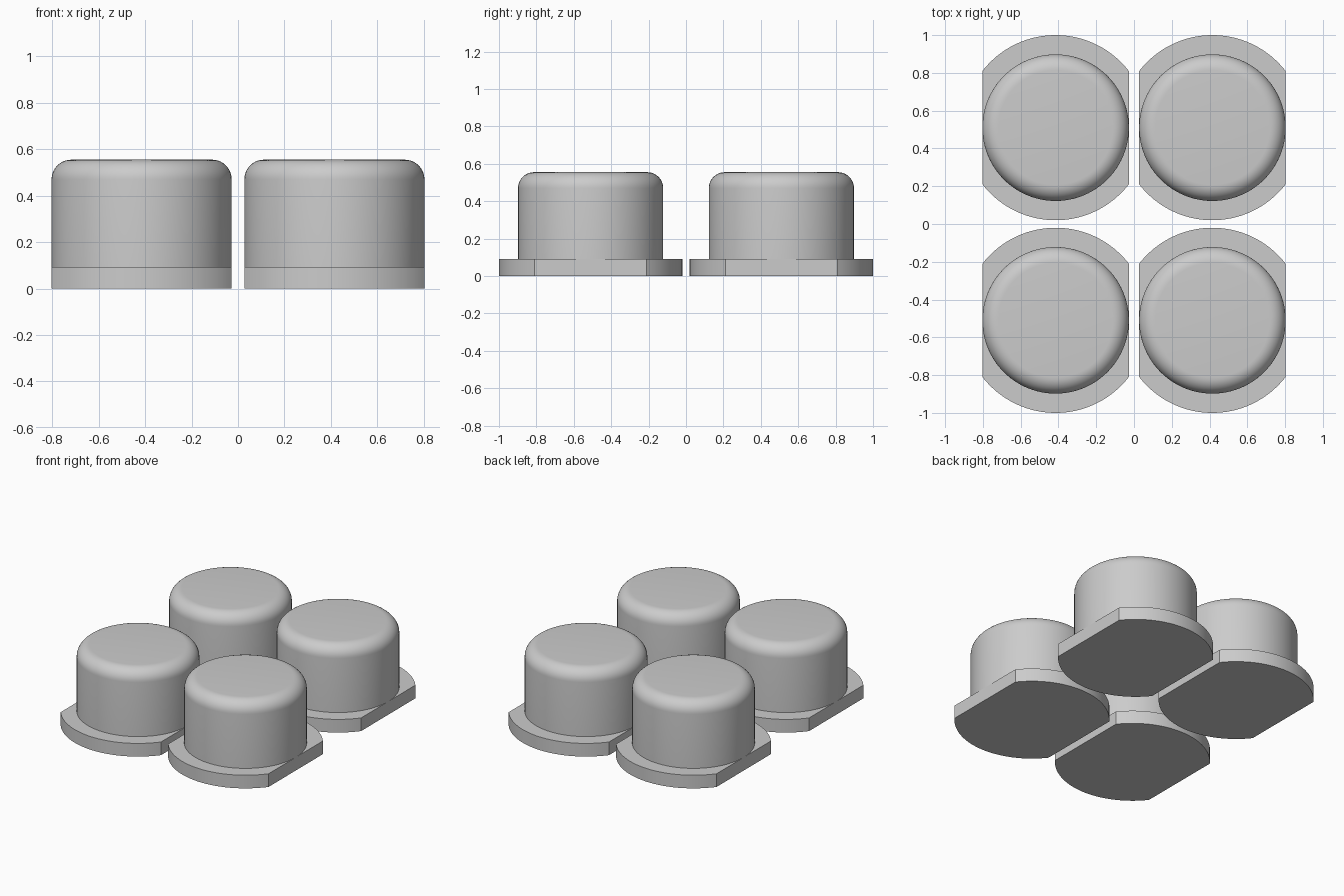
import bpy, bmesh
from math import sin, cos, pi, acos, radians

cube = bpy.data.objects.get("Cube")
if cube:
    bpy.data.objects.remove(cube, do_unlink=True)

CAP_R, FLANGE_R = 0.388, 0.49
BASE_H, TOP, FILLET = 0.092, 0.555, 0.085
SEGMENTS, STEPS = 96, 10

grey = bpy.data.materials.new("light grey plastic")
grey.use_nodes = True
colour = (0.6, 0.6, 0.6, 1)
grey.diffuse_color = colour
grey.node_tree.nodes["Principled BSDF"].inputs["Base Color"].default_value = colour


def add_object(name, bm, location):
    bmesh.ops.recalc_face_normals(bm, faces=bm.faces)
    mesh = bpy.data.meshes.new(name)
    bm.to_mesh(mesh)
    bm.free()
    mesh.materials.append(grey)
    obj = bpy.data.objects.new(name, mesh)
    bpy.context.collection.objects.link(obj)
    obj.location = location
    bpy.ops.object.select_all(action="DESELECT")
    obj.select_set(True)
    bpy.context.view_layer.objects.active = obj
    bpy.ops.object.shade_smooth_by_angle(angle=radians(30))


def flange(name, location):
    # Disc with two flat sides, level with the cap
    bm = bmesh.new()
    half = acos(CAP_R / FLANGE_R)
    outline = []
    for start in (half, pi + half):
        for i in range(SEGMENTS // 2 + 1):
            a = start + (pi - 2 * half) * i / (SEGMENTS // 2)
            outline.append(bm.verts.new((FLANGE_R * cos(a), FLANGE_R * sin(a), 0)))
    base = bm.faces.new(outline)
    top = bmesh.ops.extrude_face_region(bm, geom=[base], use_keep_orig=True)["geom"]
    bmesh.ops.translate(bm, vec=(0, 0, BASE_H),
                        verts=[v for v in top if isinstance(v, bmesh.types.BMVert)])
    add_object(name, bm, location)


def cap(name, location):
    # Upright cylinder with a rounded top rim
    profile = [(CAP_R, BASE_H)]
    for i in range(STEPS + 1):
        a = pi / 2 * i / STEPS
        profile.append((CAP_R - FILLET + FILLET * cos(a), TOP - FILLET + FILLET * sin(a)))
    bm = bmesh.new()
    rings = [[bm.verts.new((r * cos(2 * pi * k / SEGMENTS), r * sin(2 * pi * k / SEGMENTS), z))
              for k in range(SEGMENTS)] for r, z in profile]
    for low, high in zip(rings, rings[1:]):
        for k in range(SEGMENTS):
            n = (k + 1) % SEGMENTS
            bm.faces.new((low[k], low[n], high[n], high[k]))
    bm.faces.new(rings[-1])
    bm.faces.new(rings[0])
    add_object(name, bm, location)


# Four buttons in a two by two layout
for row, y in (("front", -0.51), ("back", 0.51)):
    for side, x in (("right", -0.415), ("left", 0.415)):
        flange(f"{row}_{side}_flange", (x, y, 0))
        cap(f"{row}_{side}_cap", (x, y, 0))
